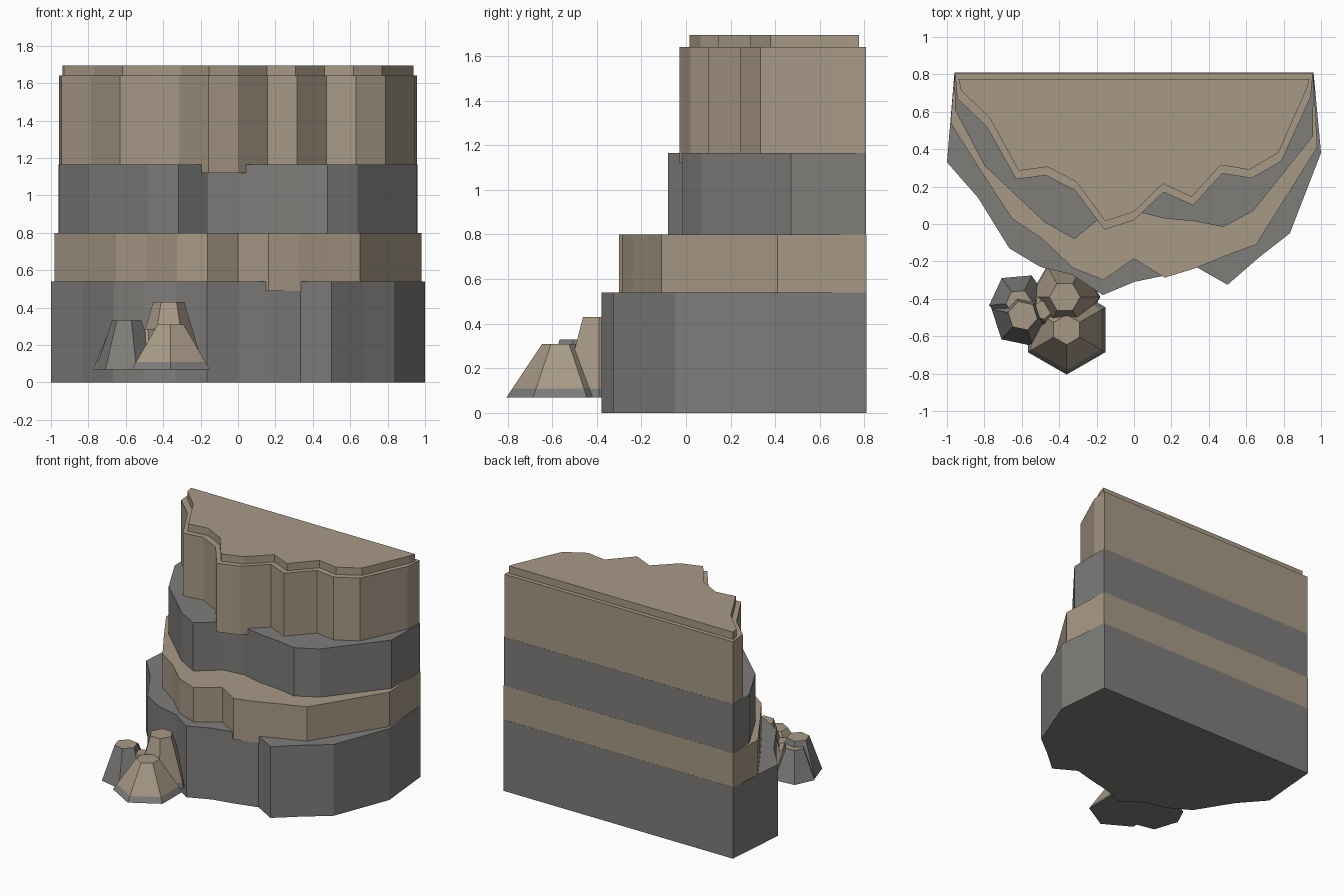
import bpy
import bmesh
from math import radians
from mathutils import Matrix, Vector

cube = bpy.data.objects.get("Cube")
if cube:
    bpy.data.objects.remove(cube, do_unlink=True)


def make_material(name, color):
    mat = bpy.data.materials.new(name)
    mat.use_nodes = True
    mat.diffuse_color = (*color, 1)
    bsdf = mat.node_tree.nodes["Principled BSDF"]
    bsdf.inputs["Base Color"].default_value = (*color, 1)
    bsdf.inputs["Roughness"].default_value = 0.9
    return mat


tan = make_material("tan_sandstone", (0.39, 0.32, 0.24))
grey = make_material("grey_rock", (0.21, 0.205, 0.195))


def finish(bm, name, materials):
    bmesh.ops.recalc_face_normals(bm, faces=bm.faces)
    mesh = bpy.data.meshes.new(name)
    bm.to_mesh(mesh)
    bm.free()
    for mat in materials:
        mesh.materials.append(mat)
    obj = bpy.data.objects.new(name, mesh)
    bpy.context.collection.objects.link(obj)
    return obj


def cliff_layer(name, mat, half_width, depths, bottom, top, back_x, back_y):
    """Slab with a straight back and a ragged front sampled at even x steps."""
    step = 2 * half_width / (len(depths) - 1)
    outline = [(-half_width + i * step, y) for i, y in enumerate(depths)]
    outline += [(back_x, back_y), (-back_x, back_y)]
    bm = bmesh.new()
    base = bm.faces.new([bm.verts.new((x, y, bottom)) for x, y in outline])
    result = bmesh.ops.extrude_face_region(bm, geom=[base], use_keep_orig=True)
    moved = [v for v in result["geom"] if isinstance(v, bmesh.types.BMVert)]
    bmesh.ops.translate(bm, verts=moved, vec=(0, 0, top - bottom))
    return finish(bm, name, [mat])


# Cliff: four stepped strata, each sunk a little into the one below
cliff_layer("cliff_base", grey, 1.0,
            [.33, .14, -.13, -.23, -.27, -.38, -.31, -.275, -.23, -.325, -.18, -.05, .38],
            0, .54, .96, .81)
cliff_layer("lower_tan_layer", tan, .98,
            [.54, .28, .03, -.08, -.235, -.3, -.185, -.287, -.237, -.17, -.11, .15, .41],
            .49, .8, .96, .809)
cliff_layer("middle_grey_layer", grey, .957,
            [.61, .31, .16, .01, -.08, .05, .07, .03, .015, -.015, .07, .27, .47],
            .75, 1.165, .96, .808)
upper = [.67, .52, .24, .26, .18, -.03, .02, .17, .1, .27, .245, .335, .68]
cliff_layer("upper_tan_layer", tan, .945, upper, 1.12, 1.64, .957, .807)

# Thin cap set back from the upper edge
cliff_layer("cliff_cap", tan, .925, [y + .045 for y in upper], 1.6, 1.695, .938, .775)


def boulder(name, spot, base_radius, top_radius, top, turn, sandy):
    """Six-sided tapered rock; sandy ones are grey at the foot, grey ones tan on top."""
    foot, band = .07, .11
    bm = bmesh.new()
    bmesh.ops.create_cone(
        bm, cap_ends=True, segments=6, radius1=base_radius, radius2=top_radius,
        depth=top - foot,
        matrix=Matrix.Translation((*spot, (top + foot) / 2))
        @ Matrix.Rotation(radians(turn), 4, "Z"))
    if sandy:
        bmesh.ops.bisect_plane(bm, geom=bm.verts[:] + bm.edges[:] + bm.faces[:],
                               plane_co=Vector((0, 0, band)), plane_no=Vector((0, 0, 1)))
    for face in bm.faces:
        height = face.calc_center_median().z
        is_tan = height > band if sandy else height > top - .001
        face.material_index = 0 if is_tan else 1
    return finish(bm, name, [tan, grey])


# Cluster of boulders at the foot of the cliff
boulder("front_boulder", (-.36, -.565), .24, .08, .31, 0, True)
boulder("tall_boulder", (-.37, -.39), .19, .083, .43, 30, True)
boulder("small_boulder", (-.49, -.46), .14, .05, .285, 10, True)
boulder("left_boulder", (-.595, -.49), .17, .08, .33, 18, False)
boulder("rear_boulder", (-.615, -.42), .16, .07, .29, 35, False)
